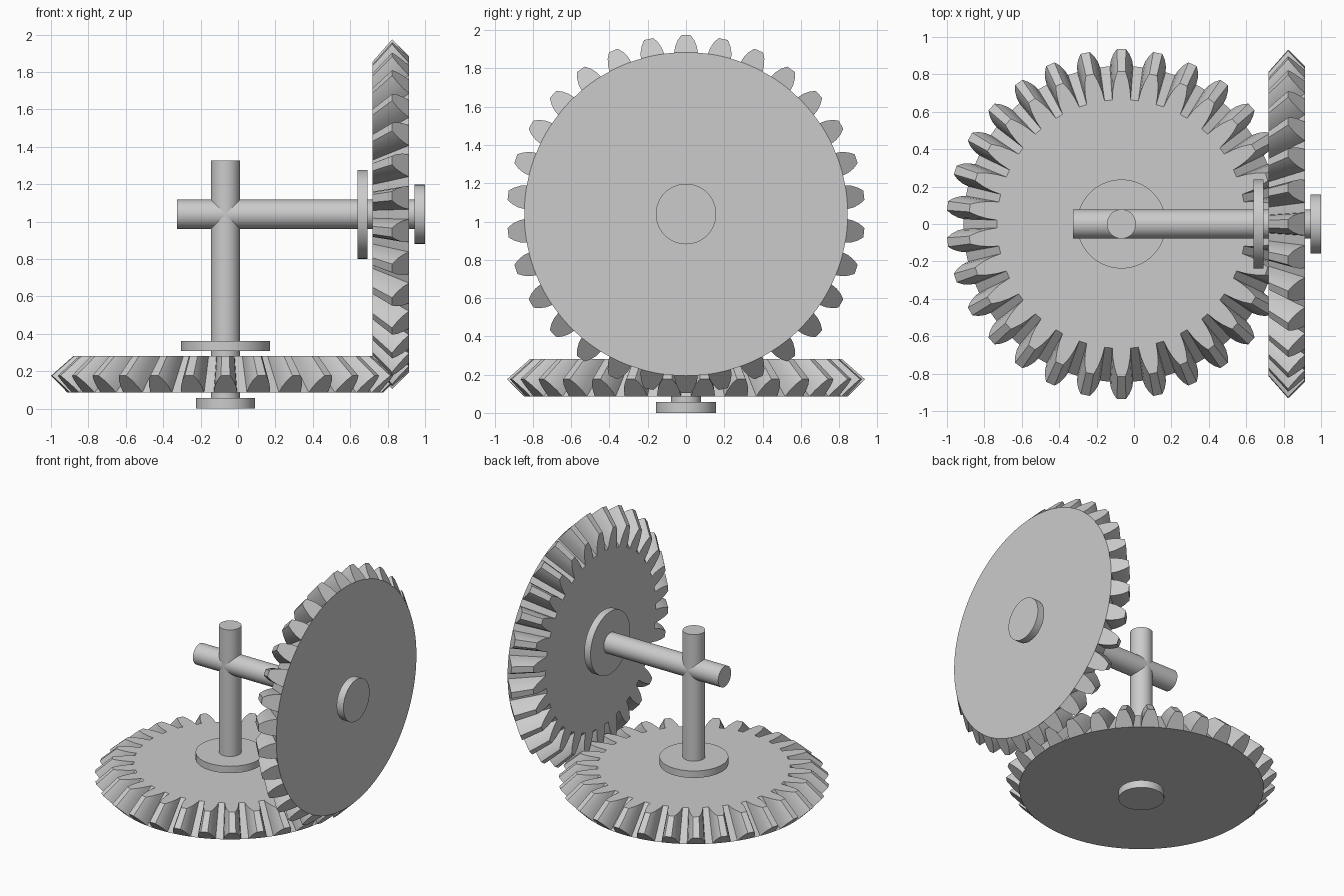
import bpy, bmesh
from math import sin, cos, pi
from mathutils import Matrix, Vector

cube = bpy.data.objects.get("Cube")
if cube:
    bpy.data.objects.remove(cube, do_unlink=True)

steel = bpy.data.materials.new("plain grey")
steel.use_nodes = True
GREY = (0.6, 0.6, 0.6, 1)
steel.diffuse_color = GREY
steel.node_tree.nodes["Principled BSDF"].inputs["Base Color"].default_value = GREY

TEETH = 30
STEP = 2 * pi / TEETH
BACK, FACE, APEX = 0.086, 0.281, 1.0      # heights along the gear axis
ROOT, TOOTH_H = 0.845, 0.09               # root radius and tooth height
# half tooth profile: (height fraction, half width)
FLANK = [(0, 0.062), (0.35, 0.057), (0.7, 0.044), (0.92, 0.03), (1, 0.024)]


def finish(bm, name, matrix):
    bmesh.ops.recalc_face_normals(bm, faces=bm.faces)
    mesh = bpy.data.meshes.new(name)
    bm.to_mesh(mesh)
    bm.free()
    mesh.materials.append(steel)
    obj = bpy.data.objects.new(name, mesh)
    bpy.context.collection.objects.link(obj)
    obj.matrix_world = matrix
    bpy.ops.object.select_all(action='DESELECT')
    obj.select_set(True)
    bpy.context.view_layer.objects.active = obj
    bpy.ops.object.shade_smooth_by_angle(angle=pi / 6)


def polar(r, a, z):
    return Vector((r * cos(a), r * sin(a), z))


def bevel_gear(name, matrix, phase):
    """Tooth outline on the back cone, drawn towards the apex up to the flat face."""
    bm = bmesh.new()
    outline, rim = [], []
    half = FLANK[0][1] / ROOT
    for i in range(TEETH):
        mid = phase + i * STEP
        sides = [(f, -w) for f, w in FLANK] + [(f, w) for f, w in reversed(FLANK)]
        tooth = []
        for f, w in sides:
            r = ROOT + TOOTH_H * f
            tooth.append(bm.verts.new(polar(r, mid + w / r, BACK + TOOTH_H * f)))
        base = [bm.verts.new(polar(ROOT, mid + half * k / 2, BACK)) for k in (-1, 0, 1)]
        gap = bm.verts.new(polar(ROOT, mid + STEP / 2, BACK))
        # large end of the tooth
        bm.faces.new(tooth + base[::-1])
        outline += tooth + [gap]
        rim += [tooth[0]] + base + [tooth[-1], gap]
    apex = Vector((0, 0, APEX))
    top = [bm.verts.new(v.co.lerp(apex, (FACE - v.co.z) / (APEX - v.co.z))) for v in outline]
    n = len(outline)
    # flanks, tips and root floors
    for i in range(n):
        j = (i + 1) % n
        bm.faces.new((outline[i], outline[j], top[j], top[i]))
    bm.faces.new(rim)
    # flat face: one web per tooth around a round middle
    per = n // TEETH
    hub = bm.verts.new((0, 0, FACE))
    for i in range(TEETH):
        t = top[i * per:(i + 1) * per]
        after = top[((i + 1) * per) % n]
        bm.faces.new(t[:-1])
        bm.faces.new((hub, t[0], t[-2]))
        bm.faces.new((hub, t[-2], t[-1]))
        bm.faces.new((hub, t[-1], after))
    finish(bm, name, matrix)


def disc(name, matrix, radius, low, high):
    bm = bmesh.new()
    bmesh.ops.create_cone(bm, cap_ends=True, segments=64, radius1=radius, radius2=radius,
                          depth=high - low,
                          matrix=Matrix.Translation((0, 0, (low + high) / 2)))
    finish(bm, name, matrix)


def assembly(prefix, matrix, phase):
    bevel_gear(prefix + "_bevel_gear", matrix, phase)
    disc(prefix + "_shaft", matrix, 0.078, 0.02, 1.326)
    disc(prefix + "_end_collar", matrix, 0.158, 0, 0.057)
    disc(prefix + "_inner_collar", matrix, 0.238, 0.308, 0.361)


# lower gear on an upright shaft, side gear on a level shaft meshing with it
assembly("lower", Matrix.Translation((-0.067, 0, 0)), pi / 2)
assembly("side", Matrix.Translation((1, 0, 1.039)) @ Matrix.Rotation(-pi / 2, 4, 'Y'), 0)
